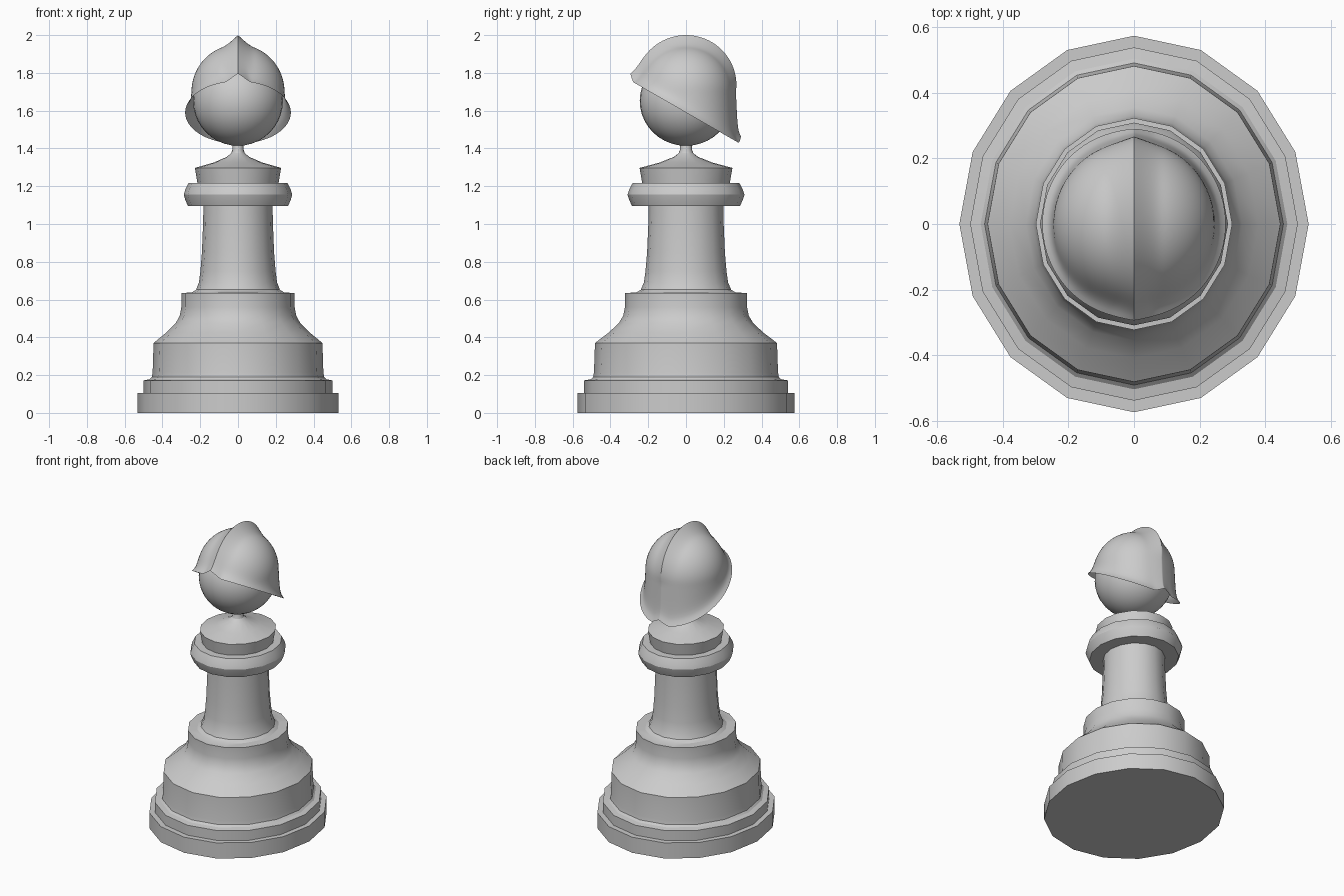
import bpy, bmesh, math

if "Cube" in bpy.data.objects:
    bpy.data.objects.remove(bpy.data.objects["Cube"])

SQUASH = 1.078  # body is slightly deeper (y) than wide (x)


def make_object(name, bm, angle=35):
    bmesh.ops.recalc_face_normals(bm, faces=bm.faces)
    mesh = bpy.data.meshes.new(name)
    bm.to_mesh(mesh)
    bm.free()
    ob = bpy.data.objects.new(name, mesh)
    bpy.context.collection.objects.link(ob)
    bpy.ops.object.select_all(action='DESELECT')
    ob.select_set(True)
    bpy.context.view_layer.objects.active = ob
    bpy.ops.object.shade_smooth_by_angle(angle=math.radians(angle))
    return ob


def bridge(bm, rings):
    for a, b in zip(rings, rings[1:]):
        n = len(a)
        for i in range(n):
            bm.faces.new((a[i], a[(i + 1) % n], b[(i + 1) % n], b[i]))


def lathe(name, profile, sides=16):
    bm = bmesh.new()
    rings = []
    for r, z in profile:
        rings.append([bm.verts.new((r * math.cos(2 * math.pi * i / sides),
                                    r * SQUASH * math.sin(2 * math.pi * i / sides), z))
                      for i in range(sides)])
    bridge(bm, rings)
    bm.faces.new(rings[0])
    bm.faces.new(rings[-1])
    return make_object(name, bm, 30)


# Turned body: plinth, stepped foot, column, collar, cap and neck
lathe("turned_body", [
    (.533, 0), (.533, .105), (.50, .105), (.50, .172), (.468, .178), (.456, .19),
    (.452, .215), (.447, .37), (.38, .425), (.33, .475), (.308, .515), (.30, .56),
    (.30, .635), (.245, .637), (.222, .652), (.207, .69), (.199, .75), (.191, .85),
    (.185, 1.0), (.183, 1.095), (.265, 1.095), (.28, 1.13), (.287, 1.155),
    (.28, 1.18), (.262, 1.217), (.215, 1.217), (.228, 1.297), (.13, 1.325),
    (.06, 1.355), (.036, 1.375), (.029, 1.395), (.029, 1.43)])

# Ball head
bm = bmesh.new()
bmesh.ops.create_uvsphere(bm, u_segments=32, v_segments=20, radius=1)
for v in bm.verts:
    v.co = (v.co.x * .238, v.co.y * .245, 1.652 + v.co.z * .238)
make_object("ball_head", bm)

# Helmet: dome with a flared slanting rim and a crest from front to back
CENTRE, TOP, ROWS, SEGS = 1.70, .25, 32, 96


def dome_radius(z):
    if z > CENTRE:
        return .246 * math.sqrt(max(0, 1 - ((z - CENTRE) / TOP) ** 2))
    return .246 + .045 * (CENTRE - z)


def helmet_point(az, s):
    c, sn = math.cos(az), math.sin(az)
    rim_x, rim_y = .28 * c, .287 * sn
    rim_z = 1.59 - .575 * rim_y + .038 * max(0, 1 - abs(rim_x) / .065)
    z = rim_z + (CENTRE + TOP - rim_z) * math.cos(s * math.pi / 2)
    flare = math.exp(-(z - rim_z) / .028)
    r = dome_radius(z)
    r += (.28 - dome_radius(rim_z)) * flare
    x, y = r * c, r * sn * 1.025
    # crest pushed out along the dome normal, fading at the rim
    up = min(1, max(0, (z - CENTRE) / TOP))
    side = math.sqrt(1 - up * up)
    f = max(0, 1 - abs(x) / .085) ** 1.7
    h = (.012 + .038 * up) * f * (1 - .7 * flare)
    return x + h * side * c * .3, y + h * side * sn, z + h * up


bm = bmesh.new()
# azimuths packed more densely around the crest at front and back
azimuths = []
for i in range(SEGS):
    t = 2 * math.pi * i / SEGS
    azimuths.append(t + .36 * math.sin(2 * t))
rings = [[bm.verts.new(helmet_point(a, j / ROWS)) for a in azimuths]
         for j in range(1, ROWS + 1)]
bridge(bm, rings)
pole = bm.verts.new((0, 0, 2.0))
for i in range(SEGS):
    bm.faces.new((pole, rings[0][i], rings[0][(i + 1) % SEGS]))
make_object("crested_helmet", bm, 40)
